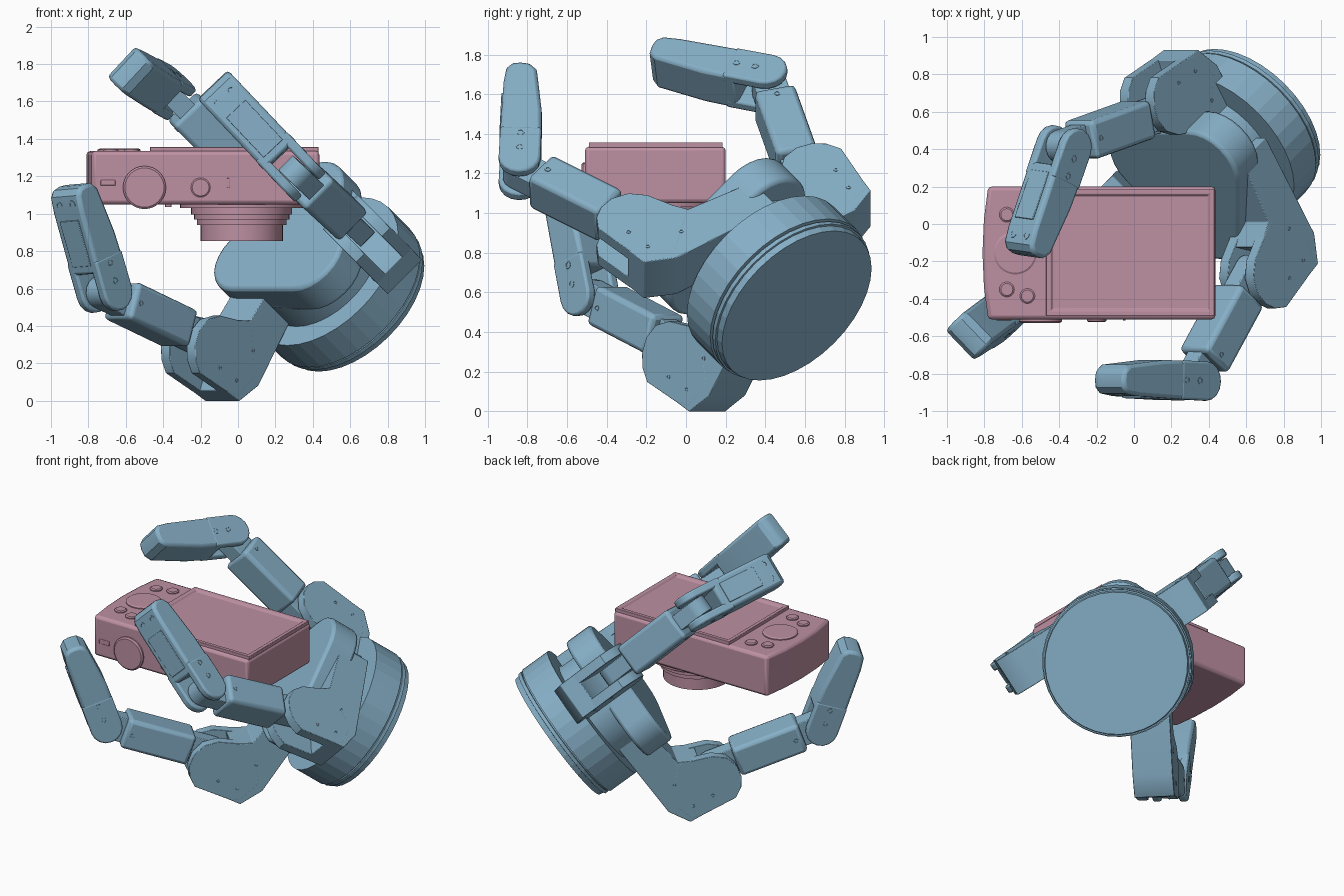
import bpy, bmesh, math
from mathutils import Vector as V

if "Cube" in bpy.data.objects:
    bpy.data.objects.remove(bpy.data.objects["Cube"])

def material(name, col):
    m = bpy.data.materials.new(name)
    m.diffuse_color = (*col, 1)
    m.use_nodes = True
    m.node_tree.nodes["Principled BSDF"].inputs["Base Color"].default_value = m.diffuse_color
    return m

BLUE = material("steel_blue", (0.24, 0.43, 0.57))
PINK = material("dusty_pink", (0.51, 0.28, 0.36))
X, Y, Z = V((1, 0, 0)), V((0, 1, 0)), V((0, 0, 1))

def finish(name, bm, mat, bevel=0, smooth=20):
    bmesh.ops.recalc_face_normals(bm, faces=bm.faces)
    me = bpy.data.meshes.new(name)
    bm.to_mesh(me)
    bm.free()
    ob = bpy.data.objects.new(name, me)
    bpy.context.collection.objects.link(ob)
    me.materials.append(mat)
    if smooth:
        bpy.ops.object.select_all(action='DESELECT')
        ob.select_set(True)
        bpy.context.view_layer.objects.active = ob
        bpy.ops.object.shade_smooth_by_angle(angle=math.radians(smooth))
    if bevel:
        b = ob.modifiers.new("bevel", 'BEVEL')
        b.width, b.segments, b.limit_method, b.angle_limit = bevel, 2, 'ANGLE', math.radians(40)
        ob.modifiers.new("flat_faces", 'WEIGHTED_NORMAL').keep_sharp = True
    return ob

def prism(name, pts, o, ex, ey, ew, w0, w1, mat=BLUE, bevel=0.012, inset=None):
    """Extrude a 2D outline (in ex, ey) along ew from w0 to w1."""
    bm = bmesh.new()
    lo, hi = [[bm.verts.new(o + ex * p[0] + ey * p[1] + ew * w) for p in pts] for w in (w0, w1)]
    bm.faces.new(lo)
    top = bm.faces.new(hi)
    n = len(pts)
    for i in range(n):
        j = (i + 1) % n
        bm.faces.new((lo[i], lo[j], hi[j], hi[i]))
    bmesh.ops.recalc_face_normals(bm, faces=bm.faces)
    for thick, depth in inset or ():
        bmesh.ops.inset_individual(bm, faces=[top], thickness=thick, use_even_offset=True)
        bmesh.ops.translate(bm, verts=top.verts[:], vec=-ew * depth)
    return finish(name, bm, mat, bevel, 32)

def lathe(name, prof, o, axis, mat=BLUE, segs=32, smooth=20):
    """Revolve (radius, height) pairs about an axis, closed with caps."""
    bm = bmesh.new()
    q = axis.to_track_quat('Z', 'Y')
    rings = [[bm.verts.new(o + q @ V((r * math.cos(t), r * math.sin(t), h)))
              for t in (2 * math.pi * k / segs for k in range(segs))] for r, h in prof]
    for a, b in zip(rings, rings[1:]):
        for k in range(segs):
            j = (k + 1) % segs
            bm.faces.new((a[k], a[j], b[j], b[k]))
    bm.faces.new(rings[0])
    bm.faces.new(rings[-1])
    return finish(name, bm, mat, 0, smooth)

def arc(cx, cy, r, a0, a1, n=8):
    return [(cx + r * math.cos(math.radians(a0 + (a1 - a0) * i / n)),
             cy + r * math.sin(math.radians(a0 + (a1 - a0) * i / n))) for i in range(n + 1)]

def rect(x0, x1, y0, y1):
    return [(x0, y0), (x1, y0), (x1, y1), (x0, y1)]

def screw(name, o, axis, r=0.016):
    lathe(name, [(r, -0.02), (r, 0.003), (r * .6, 0.003), (r * .5, -0.004)], o, axis, segs=10)

# Hand base: tilted drum, column and rounded triangular palm
A = V((-1, -1, 1)).normalized()
Q = V((0.27, 0.21, 0.88))
lathe("base_drum", [(.462, 0), (.468, .035), (.478, .037), (.478, .06), (.467, .062), (.467, .07),
                    (.485, .072), (.485, .275)],
      V((.619, .559, .533)), A, segs=36, smooth=0)
lathe("palm_column", [(.36, -.36), (.36, -.15)], Q, A)
pr = V((1, 1, 2)).normalized()
pw = A.cross(pr)
tri = []
for k in range(3):
    t = math.radians(120 * k)
    tri += arc(.27 * math.cos(t), .27 * math.sin(t), .22, 120 * k - 60, 120 * k + 60, 8)
prism("palm_pad", tri, Q, pr, pw, A, -.19, 0.01, bevel=.02)

EAR = [(-.21, -.15), (-.11, .06), (-.04, .125), (.05, .145), (.13, .125), (.19, .08),
       (.23, .01), (.194, -.21), (.16, -.3), (0, -.34)]
BODY = [(-.6, -.17), (-.22, -.14), (-.14, -.02), (-.05, -.11), (.1, -.18), (.195, -.2),
        (.18, -.32), (.03, -.39), (-.6, -.385)]

def finger(tag, j1, j2, tip, w, r):
    j1, j2, tip, w, r = V(j1), V(j2), V(tip), V(w).normalized(), V(r).normalized()
    # knuckle housing: solid arm with two ears round the joint slot
    prism(f"{tag}_knuckle_arm", BODY, j1, r, A, w, -.13, .13, bevel=.004)
    for s in (-1, 1):
        prism(f"{tag}_knuckle_ear", EAR, j1, r, A, w * s, .064, .1305, bevel=.003)
        for p in ((0.12, -.1), (.1, -.24), (-.1, -.25)):
            screw(f"{tag}_knuckle_screw", j1 + r * p[0] + A * p[1] + w * s * .13, w * s, .012)
    # middle link: narrow tang through a wider block
    d = j2 - j1
    L = d.length
    d.normalize()
    wm = (w - d * w.dot(d)).normalized()
    n = d.cross(wm)
    prism(f"{tag}_middle_tang", arc(0, 0, .085, 90, 270) + arc(L, 0, .085, -90, 90), j1, d, n, wm, -.055, .055, bevel=.005)
    prism(f"{tag}_middle_block", rect(.16, L - .13, -.105, .105), j1, d, n, wm, -.11, .11, bevel=.025)
    for s in (-1, 1):
        screw(f"{tag}_middle_screw", j1 + d * (L - .18) + wm * s * .11, wm * s)
    # fingertip: tapered body with two round ears; n points to the grip side
    d = tip - j2
    L = d.length
    d.normalize()
    wd = (w - d * w.dot(d)).normalized()
    n = d.cross(wd)
    if n.dot(j1 - j2) < 0:
        n, wd = -n, -wd
    prism(f"{tag}_tip_body", [(.13, .105), (.13, -.105), (L * .8, -.10), (L * .94, -.09), (L * .99, -.06), (L, -.02),
                              (L * .99, .03), (L * .93, .065), (L * .5, .10)], j2, d, n, wd, -.112, .112, bevel=.02)
    for s in (-1, 1):
        prism(f"{tag}_tip_ear", arc(0, 0, .105, 90, 270) + [(.2, -.104), (.2, .104)], j2, d, n, wd * s, .06, .114, bevel=.012)
        for k in (0, .1):
            screw(f"{tag}_tip_screw", j2 + d * (.06 + k) + wd * s * .113, wd * s, .02)
        screw(f"{tag}_tip_end_screw", j2 + d * L * .86 + wd * s * .05 - n * .094, -n, .024)
    prism(f"{tag}_tip_panel", rect(.18, L * .72, -.07, .07), j2 - n * .098, d, wd, -n, 0, .011, bevel=.003)

finger("lower_finger", (-.195, -.005, .33), (-.715, -.485, .58), (-.88, -.595, 1.155), (-1, 1, 0), (-1, -1, -2))
finger("front_finger", (.635, -.25, .92), (.315, -.84, 1.215), (-.135, -.815, 1.69), (1, 0, 1), (1, -2, -1))
finger("upper_finger", (.14, .6, 1.135), (-.375, .415, 1.65), (-.575, -.17, 1.76), (1, 0, 1), (-1, 2, 1))

# Camera body with a slightly bowed grip end
O = V((0, 0, 0))
bow = [(-.81 + .03 * t * t, -.155 + .355 * t) for t in (1, .5, 0, -.5, -1)]
prism("camera_body", bow + [(.435, -.51), (.435, .2)], O, X, Y, Z, 1.05, 1.335, PINK, .02)
prism("camera_screen_frame", rect(-.47, .43, -.49, .185), O, X, Y, Z, 1.33, 1.357, PINK, .003,
      ((.025, 0), (.012, .014)))
# Stepped lens underneath
lathe("camera_lens", [(.33, .0), (.33, .025), (.27, .025), (.27, .06), (.255, .06), (.255, .085),
                      (.24, .085), (.24, .115), (.22, .115), (.22, .2), (.17, .2), (.15, .17)],
      V((.02, -.155, 1.055)), -Z, PINK, 48)
# Control pad and buttons beside the screen
lathe("camera_control_wheel", [(.115, 0), (.115, .012), (.105, .018)], V((-.635, -.155, 1.33)), Z, PINK)
for x, y in ((-.68, .05), (-.57, .08), (-.68, -.35), (-.57, -.385)):
    lathe("camera_button", [(.04, 0), (.04, .012), (.032, .018)], V((x, y, 1.33)), Z, PINK, 24)
# Dial, shutter and slots on the narrow side
lathe("camera_mode_dial", [(.115, -.03), (.115, .02), (.105, .028)], V((-.5, -.5, 1.14)), -Y, PINK)
lathe("camera_shutter", [(.052, -.02), (.052, .018), (.045, .023)], V((-.2, -.5, 1.14)), -Y, PINK, 24)
prism("camera_switch", rect(-.735, -.655, 1.15, 1.18), O, X, Z, -Y, .49, .516, PINK, .004)
prism("camera_flash_pin", rect(-.06, -.045, 1.14, 1.19), O, X, Z, -Y, .49, .516, PINK, .003)
prism("camera_latch", rect(-.39, -.355, -.45, -.35), O, X, Y, Z, 1.035, 1.06, PINK, .004)
